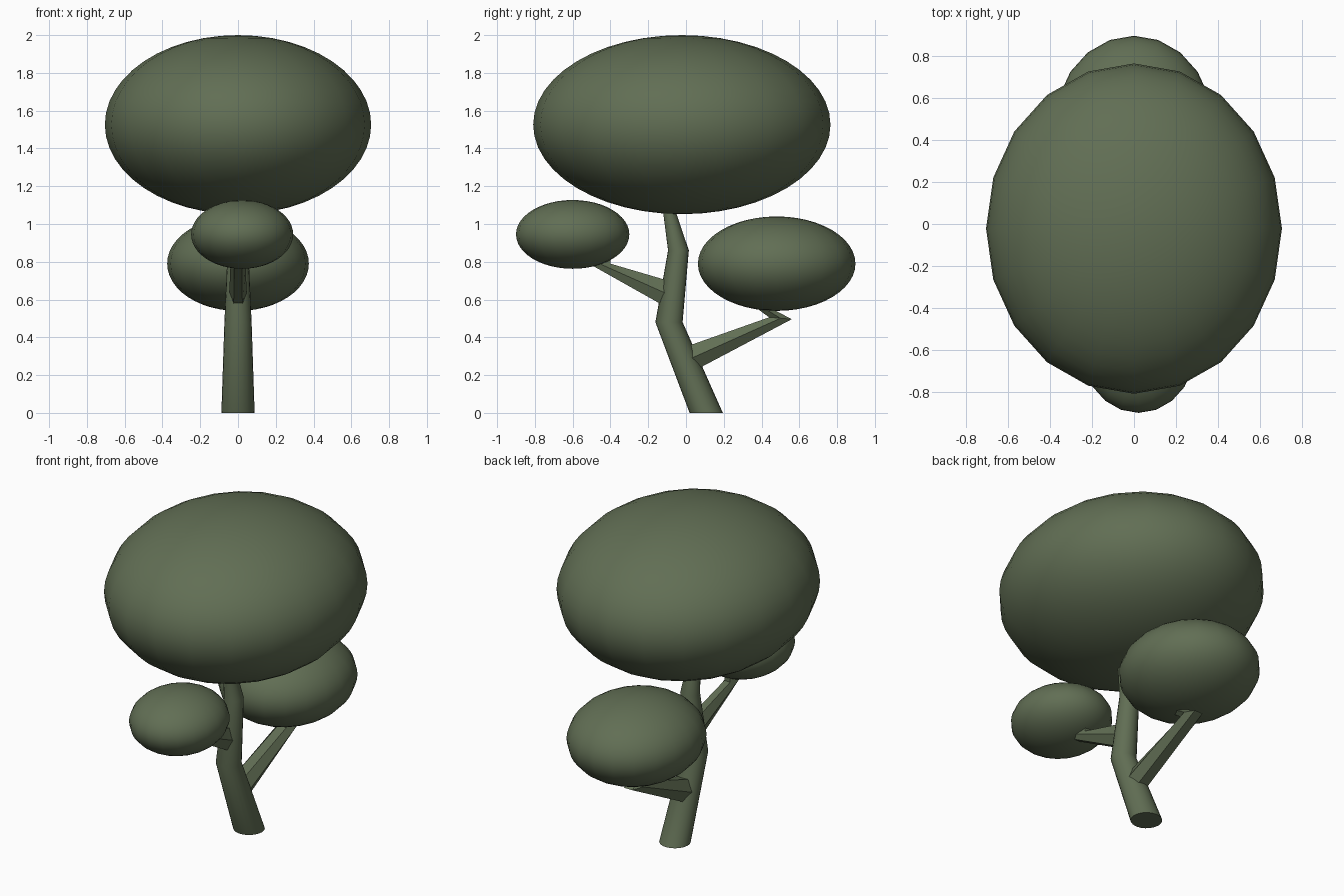
import bpy, bmesh, math
from mathutils import Vector

if "Cube" in bpy.data.objects:
    bpy.data.objects.remove(bpy.data.objects["Cube"])

green = bpy.data.materials.new("muted green")
green.diffuse_color = (0.12, 0.157, 0.089, 1)
green.use_nodes = True
green.node_tree.nodes["Principled BSDF"].inputs["Base Color"].default_value = green.diffuse_color


def finish(bm, name, smooth_angle):
    bmesh.ops.recalc_face_normals(bm, faces=bm.faces)
    mesh = bpy.data.meshes.new(name)
    bm.to_mesh(mesh)
    bm.free()
    mesh.materials.append(green)
    ob = bpy.data.objects.new(name, mesh)
    bpy.context.collection.objects.link(ob)
    bpy.ops.object.select_all(action='DESELECT')
    bpy.context.view_layer.objects.active = ob
    ob.select_set(True)
    bpy.ops.object.shade_smooth_by_angle(angle=math.radians(smooth_angle))


def foliage(name, centre, radii):
    bm = bmesh.new()
    bmesh.ops.create_uvsphere(bm, u_segments=20, v_segments=24, radius=1)
    for v in bm.verts:
        v.co = Vector(c + r * p for c, r, p in zip(centre, radii, v.co))
    finish(bm, name, 60)


def tube(name, rings, sides, smooth_angle, offset=0.0, fit=1.0):
    """Loft; each ring = (y, z) of its two edges in side view, and its half width in x."""
    bm = bmesh.new()
    loops = []
    for (ya, za), (yb, zb), w in rings:
        mid = Vector((0, (ya + yb) / 2, (za + zb) / 2))
        half = Vector((0, (ya - yb) / 2, (za - zb) / 2)) * fit
        angles = [offset + 2 * math.pi * i / sides for i in range(sides)]
        loops.append([bm.verts.new(mid + half * math.cos(a) + Vector((w * math.sin(a), 0, 0)))
                      for a in angles])
    for lo, hi in zip(loops, loops[1:]):
        for i in range(sides):
            j = (i + 1) % sides
            bm.faces.new((lo[i], lo[j], hi[j], hi[i]))
    bm.faces.new(loops[0])
    bm.faces.new(loops[-1])
    finish(bm, name, smooth_angle)


# Three foliage masses
foliage("main_crown", (0, -0.022, 1.526), (0.705, 0.787, 0.474))
foliage("front_foliage", (0.022, -0.6, 0.945), (0.27, 0.30, 0.182))
foliage("back_foliage", (0, 0.48, 0.79), (0.375, 0.417, 0.25))

# Crooked tapering trunk with level rings: (y, z, radius)
path = [(0.107, 0, 0.088), (-0.09, 0.48, 0.072), (-0.04, 0.86, 0.055), (-0.105, 1.14, 0.026)]
tube("trunk", [((y - r, z), (y + r, z), r) for y, z, r in path], 20, 40)

# Faceted branches that bend up into the foliage
hexa = dict(sides=6, smooth_angle=25, offset=math.pi / 6, fit=1 / math.cos(math.pi / 6))
tube("front_branch", [((-0.06, 0.535), (-0.06, 0.69), 0.047),
                      ((-0.505, 0.785), (-0.40, 0.79), 0.04),
                      ((-0.48, 0.88), (-0.40, 0.88), 0.03)], **hexa)
tube("back_branch", [((0.0, 0.20), (-0.03, 0.34), 0.065),
                     ((0.56, 0.496), (0.44, 0.506), 0.055),
                     ((0.40, 0.58), (0.325, 0.59), 0.045)], **hexa)
